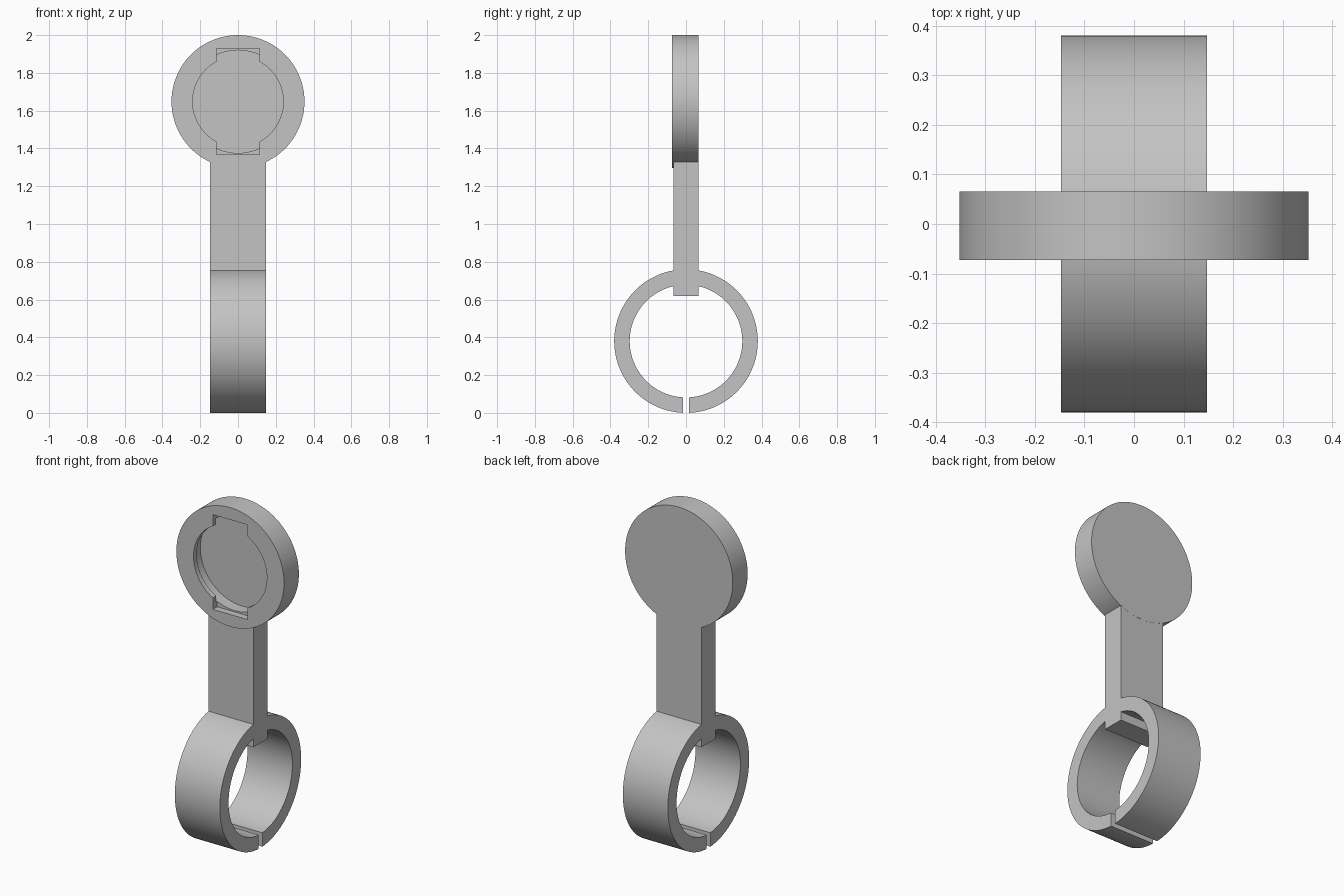
import bpy
import bmesh
from math import sin, cos, asin, pi, radians
from mathutils import Matrix

cube = bpy.data.objects.get("Cube")
if cube:
    bpy.data.objects.remove(cube, do_unlink=True)

grey = bpy.data.materials.new("plain grey")
grey.use_nodes = True
grey.diffuse_color = (0.55, 0.55, 0.55, 1)
grey.node_tree.nodes["Principled BSDF"].inputs["Base Color"].default_value = (0.55, 0.55, 0.55, 1)


def make_object(name, bm):
    bmesh.ops.recalc_face_normals(bm, faces=bm.faces[:])
    mesh = bpy.data.meshes.new(name)
    bm.to_mesh(mesh)
    bm.free()
    mesh.materials.append(grey)
    obj = bpy.data.objects.new(name, mesh)
    bpy.context.collection.objects.link(obj)
    return obj


def cylinder(name, radius, y0, y1, z):
    """Cylinder lying along y."""
    bm = bmesh.new()
    place = Matrix.Translation((0, (y0 + y1) / 2, z)) @ Matrix.Rotation(pi / 2, 4, 'X')
    bmesh.ops.create_cone(bm, cap_ends=True, segments=128, radius1=radius,
                          radius2=radius, depth=y1 - y0, matrix=place)
    return make_object(name, bm)


def block(name, width, y0, y1, z0, z1):
    bm = bmesh.new()
    place = (Matrix.Translation((0, (y0 + y1) / 2, (z0 + z1) / 2))
             @ Matrix.Diagonal((width, y1 - y0, z1 - z0, 1)))
    bmesh.ops.create_cube(bm, size=1, matrix=place)
    return make_object(name, bm)


def cut(target, cutter):
    mod = target.modifiers.new("cut", 'BOOLEAN')
    mod.operation = 'DIFFERENCE'
    mod.solver = 'EXACT'
    mod.object = cutter
    cutter.hide_render = True
    bpy.context.view_layer.objects.active = target
    bpy.ops.object.modifier_apply(modifier=mod.name)
    bpy.data.objects.remove(cutter, do_unlink=True)


def smooth(obj):
    bpy.ops.object.select_all(action='DESELECT')
    obj.select_set(True)
    bpy.context.view_layer.objects.active = obj
    bpy.ops.object.shade_smooth_by_angle(angle=radians(30))


# Split clamp ring and stem: one outline in the side plane, extruded across x
OUTER, INNER, RING_Z = 0.38, 0.298, 0.38
HALF_WIDTH, STEM, GAP = 0.147, 0.0655, 0.017
STEM_TOP, STEM_FOOT = 1.345, 0.62


def arc(radius, steps=64):
    """Half-ring arc on +y, from the bottom gap up to the stem."""
    a0 = asin(GAP / radius)
    a1 = pi - asin(STEM / radius)
    angles = [a0 + (a1 - a0) * i / steps for i in range(steps + 1)]
    return [(radius * sin(a), RING_Z - radius * cos(a)) for a in angles]


def mirrored(points):
    return [(-y, z) for y, z in reversed(points)]


outside = arc(OUTER) + [(STEM, STEM_TOP)]
inside = arc(INNER) + [(STEM, STEM_FOOT)]
outline = outside + mirrored(outside) + [(-y, z) for y, z in inside] + inside[::-1]

bm = bmesh.new()
face = bm.faces.new([bm.verts.new((-HALF_WIDTH, y, z)) for y, z in outline])
extruded = bmesh.ops.extrude_face_region(bm, geom=[face])
new_verts = [g for g in extruded["geom"] if isinstance(g, bmesh.types.BMVert)]
bmesh.ops.translate(bm, verts=new_verts, vec=(2 * HALF_WIDTH, 0, 0))
smooth(make_object("clamp_ring_and_stem", bm))

# Round head with a twist-lock pocket: keyhole opening and wider groove behind it
HEAD_Z, FRONT, BACK = 1.648, -0.073, 0.066
LIP, FLOOR = FRONT + 0.03, FRONT + 0.11
head = cylinder("round_head", 0.352, FRONT, BACK, HEAD_Z)
cut(head, cylinder("groove_cutter", 0.272, LIP, FLOOR, HEAD_Z))
cut(head, cylinder("opening_cutter", 0.24, FRONT - 0.05, LIP + 0.02, HEAD_Z))
cut(head, block("slot_cutter", 0.226, FRONT - 0.05, LIP + 0.01, HEAD_Z - 0.28, HEAD_Z + 0.28))
smooth(head)
